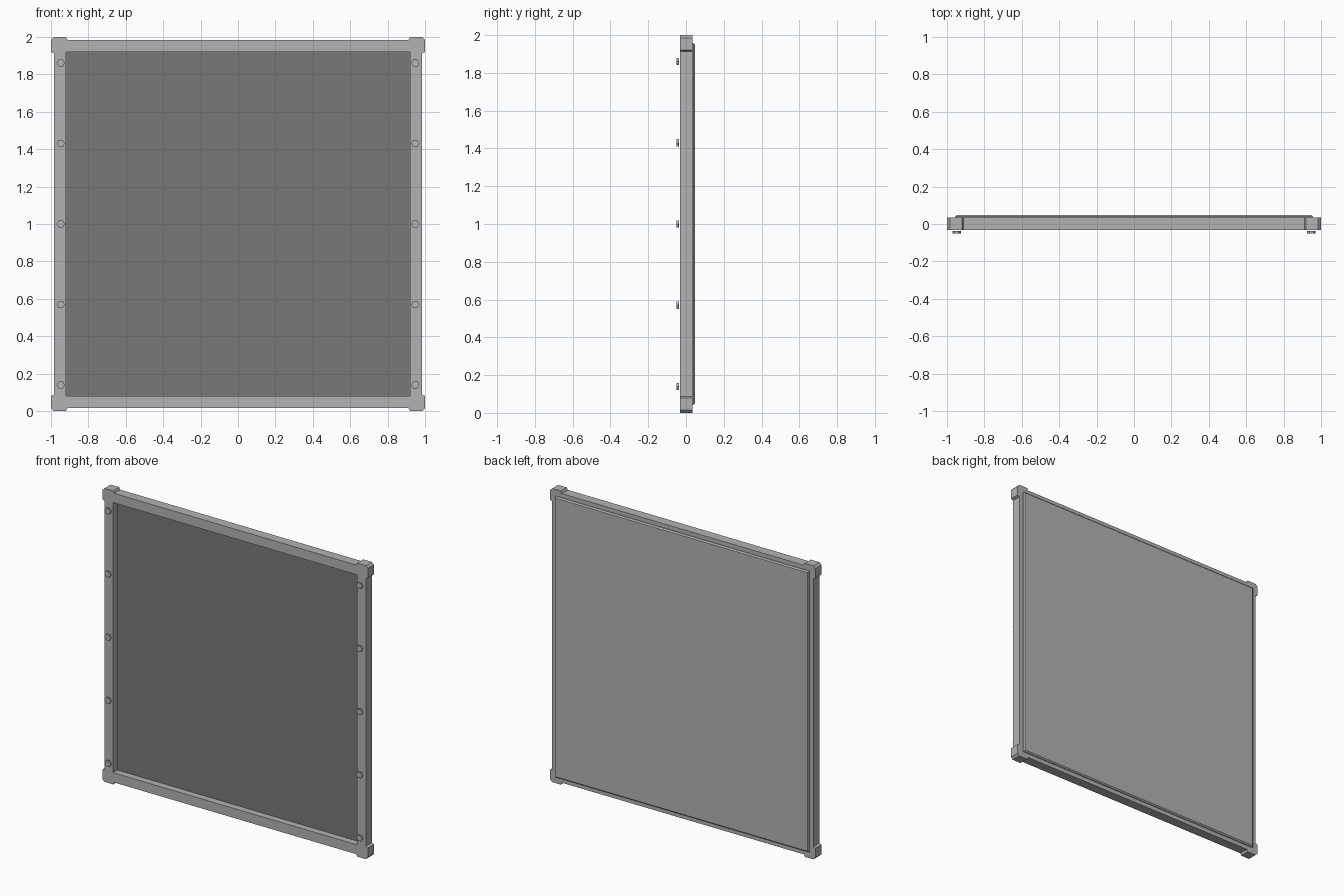
import bpy, bmesh
from math import pi
from mathutils import Matrix, Vector

cube = bpy.data.objects.get("Cube")
if cube:
    bpy.data.objects.remove(cube)


def material(name, value):
    m = bpy.data.materials.new(name)
    m.use_nodes = True
    colour = (value, value, value, 1)
    m.diffuse_color = colour
    m.node_tree.nodes["Principled BSDF"].inputs["Base Color"].default_value = colour
    return m


LIGHT = material("light grey metal", 0.45)
DARK = material("dark grey panel", 0.19)

OUTER, INNER, REACH = 0.985, 0.92, 1.0   # frame edges, measured from the centre
FRONT, BACK = -0.031, 0.035              # frame depth
CENTRE = Vector((0, 0, 1))


def finish(name, bm, mat):
    bmesh.ops.recalc_face_normals(bm, faces=bm.faces)
    mesh = bpy.data.meshes.new(name)
    bm.to_mesh(mesh)
    bm.free()
    mesh.materials.append(mat)
    ob = bpy.data.objects.new(name, mesh)
    bpy.context.collection.objects.link(ob)
    return ob


def plate(name, outline, y0, y1, mat, taper=0.0):
    """Extrude an x-z outline from y0 to y1; taper chamfers the y1 rim."""
    bm = bmesh.new()
    face = bm.faces.new([bm.verts.new(CENTRE + Vector((x, y0, z))) for x, z in outline])
    grown = bmesh.ops.extrude_face_region(bm, geom=[face])["geom"]
    moved = [v for v in grown if isinstance(v, bmesh.types.BMVert)]
    bmesh.ops.translate(bm, verts=moved, vec=(0, y1 - y0, 0))
    if taper:
        rim = [e for e in bm.edges if all(v in moved for v in e.verts)]
        bmesh.ops.bevel(bm, geom=rim, offset=taper, segments=1, affect='EDGES')
    return finish(name, bm, mat)


def rect(x0, x1, z0, z1):
    return [(x0, z0), (x1, z0), (x1, z1), (x0, z1)]


# Four straight frame rails
for side, s in (("left", 1), ("right", -1)):
    plate(side + "_rail", rect(s * INNER, s * OUTER, -INNER, INNER), FRONT, BACK, LIGHT)
for side, s in (("top", 1), ("bottom", -1)):
    plate(side + "_rail", rect(-INNER, INNER, s * INNER, s * OUTER), FRONT, BACK, LIGHT)

# Protruding corner blocks with a clipped outer corner
half = [(INNER, INNER), (INNER - 0.008, OUTER), (INNER, REACH), (OUTER, REACH)]
corner = half + [(z, x) for x, z in reversed(half[1:])]
for side, sx in (("left", 1), ("right", -1)):
    for level, sz in (("top", 1), ("bottom", -1)):
        plate(f"{level}_{side}_corner", [(sx * x, sz * z) for x, z in corner],
              FRONT, BACK, LIGHT)

# Dark recessed infill and chamfered back cover
plate("front_panel", rect(-INNER, INNER, -INNER, INNER), 0.015, BACK, DARK)
plate("back_cover", rect(-0.957, 0.957, -0.957, 0.957), BACK, 0.048, LIGHT, 0.008)

# Hexagonal bolt heads standing just proud of the side rails
for side, s in (("left", 1), ("right", -1)):
    for i in range(5):
        bm = bmesh.new()
        place = Matrix.Translation((s * 0.948, -0.044, 0.14 + 0.43 * i))
        turn = Matrix.Rotation(pi / 2, 4, 'X') @ Matrix.Rotation(pi / 2, 4, 'Z')
        bmesh.ops.create_cone(bm, cap_ends=True, segments=6, radius1=0.022,
                              radius2=0.022, depth=0.012, matrix=place @ turn)
        finish(f"{side}_bolt_{i + 1}", bm, LIGHT)
